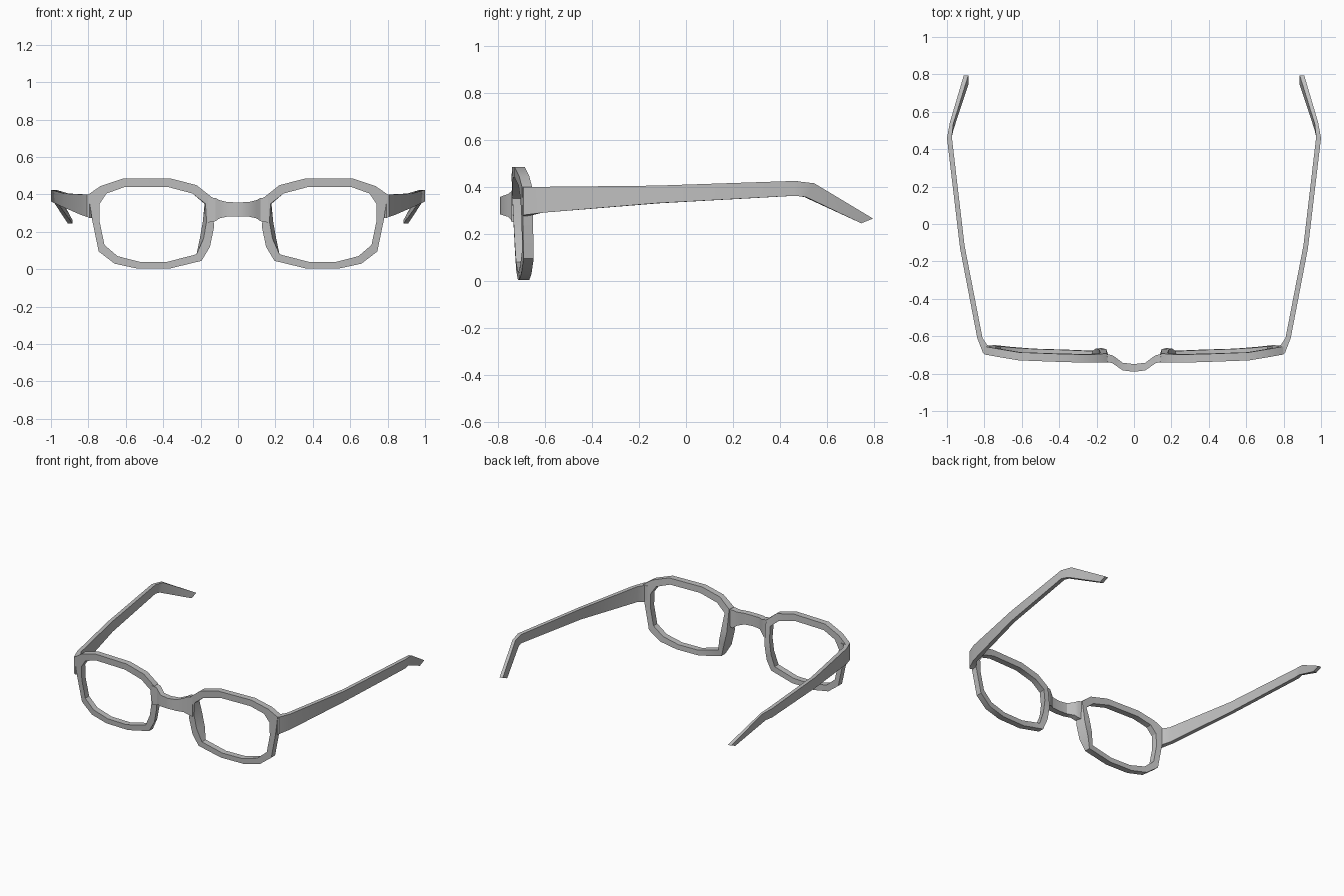
import bpy
import bmesh

cube = bpy.data.objects.get("Cube")
if cube:
    bpy.data.objects.remove(cube)

grey = bpy.data.materials.new("frame grey")
grey.use_nodes = True
grey.diffuse_color = (0.52, 0.52, 0.52, 1)
grey.node_tree.nodes["Principled BSDF"].inputs["Base Color"].default_value = (0.52, 0.52, 0.52, 1)


def loft(name, sections, closed=False, side=1):
    """Join matching cross-sections with quads; side -1 mirrors in x."""
    bm = bmesh.new()
    rings = [[bm.verts.new((side * x, y, z)) for x, y, z in s] for s in sections]
    n = len(rings[0])
    for i in range(len(rings) if closed else len(rings) - 1):
        a, b = rings[i], rings[(i + 1) % len(rings)]
        for j in range(n):
            k = (j + 1) % n
            bm.faces.new((a[j], a[k], b[k], b[j]))
    if not closed:
        bm.faces.new(rings[0])
        bm.faces.new(rings[-1])
    bmesh.ops.recalc_face_normals(bm, faces=bm.faces)
    mesh = bpy.data.meshes.new(name)
    bm.to_mesh(mesh)
    bm.free()
    obj = bpy.data.objects.new(name, mesh)
    bpy.context.collection.objects.link(obj)
    mesh.materials.append(grey)
    bpy.ops.object.select_all(action="DESELECT")
    obj.select_set(True)
    bpy.context.view_layer.objects.active = obj
    bpy.ops.object.shade_smooth_by_angle(angle=0.5)
    return obj


def front_y(x, z):
    """Wrapped and slightly tilted front surface of the rims."""
    wrap = -0.745 + 0.03 * max(0, x - 0.15) + 0.12 * max(0, x - 0.6)
    return wrap + 0.05 * (0.485 - z)


# Rim outline: outer x, z, inner x, z, extra depth of the nose rest
rim = [
    (0.615, 0.485, 0.605, 0.44, 0), (0.36, 0.485, 0.375, 0.44, 0),
    (0.222, 0.45, 0.243, 0.405, 0), (0.14, 0.385, 0.174, 0.35, 0.005),
    (0.128, 0.225, 0.168, 0.255, 0.02), (0.15, 0.12, 0.184, 0.165, 0.02),
    (0.195, 0.045, 0.222, 0.08, 0), (0.365, 0.004, 0.377, 0.04, 0),
    (0.54, 0.004, 0.527, 0.04, 0), (0.66, 0.03, 0.644, 0.07, 0),
    (0.745, 0.095, 0.714, 0.13, 0), (0.78, 0.265, 0.74, 0.255, 0),
    (0.80, 0.40, 0.74, 0.35, 0), (0.735, 0.445, 0.703, 0.405, 0),
]
rim_sections = []
for ox, oz, ix, iz, rest in rim:
    yo, yi = front_y(ox, oz), front_y(ix, iz)
    depth = 0.043 + rest
    rim_sections.append([(ox, yo, oz), (ix, yi, iz),
                         (ix + rest, yi + depth, iz), (ox + rest, yo + depth, oz)])

# Temple: outer x, y, inner x, y, top z, bottom z, bottom shift in y
temple = [
    (0.795, -0.694, 0.76, -0.655, 0.40, 0.275, 0),
    (0.807, -0.69, 0.782, -0.652, 0.40, 0.28, 0),
    (0.838, -0.61, 0.81, -0.61, 0.40, 0.29, 0),
    (0.93, -0.13, 0.906, -0.115, 0.405, 0.33, 0),
    (1.0, 0.46, 0.974, 0.465, 0.425, 0.362, 0),
    (0.984, 0.545, 0.966, 0.537, 0.415, 0.357, -0.035),
    (0.91, 0.795, 0.886, 0.795, 0.265, 0.245, -0.05),
]
temple_sections = [[(ox, oy, t), (ix, iy, t), (ix, iy + s, b), (ox, oy + s, b)]
                   for ox, oy, ix, iy, t, b, s in temple]

for side, word in ((1, "left"), (-1, "right")):
    loft(word + "_rim", rim_sections, closed=True, side=side)
    loft(word + "_temple", temple_sections, side=side)

# Bridge: x, front y, back y, top z, bottom z, for one half and mirrored
half = [(0.16, -0.741, -0.695, 0.385, 0.25), (0.12, -0.742, -0.70, 0.381, 0.257),
        (0.10, -0.755, -0.712, 0.37, 0.272), (0.06, -0.783, -0.742, 0.36, 0.281)]
profile = half + [(0, -0.79, -0.749, 0.357, 0.283)] + [(-h[0], *h[1:]) for h in reversed(half)]
loft("bridge", [[(x, f, t), (x, b, t), (x, b, u), (x, f, u)] for x, f, b, t, u in profile])
